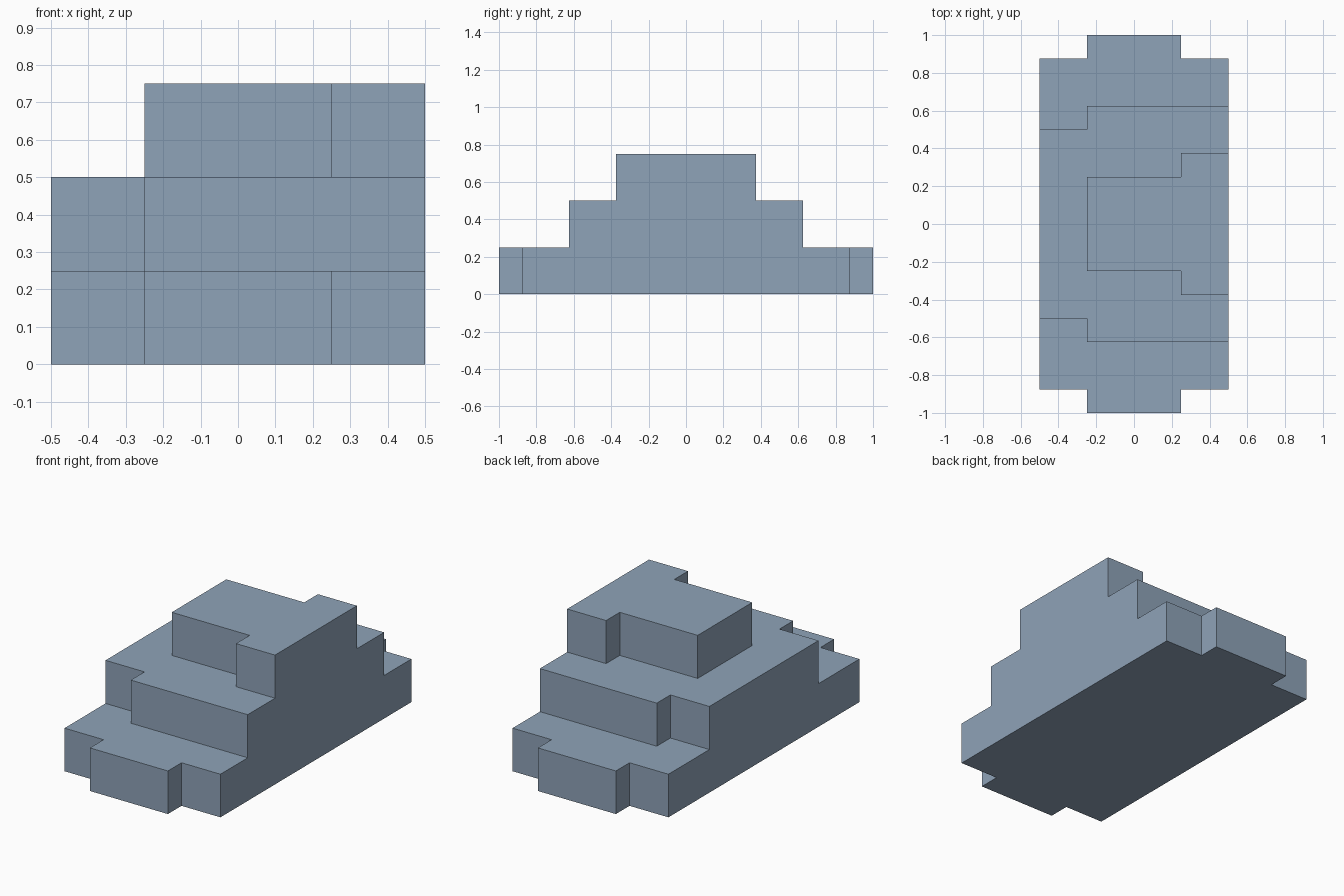
import bpy, bmesh, math
from mathutils import Vector

if "Cube" in bpy.data.objects:
    bpy.data.objects.remove(bpy.data.objects["Cube"])

# One flat colour
mat = bpy.data.materials.new("slate blue grey")
mat.diffuse_color = (0.275, 0.366, 0.479, 1.0)
mat.use_nodes = True
mat.node_tree.nodes["Principled BSDF"].inputs["Base Color"].default_value = mat.diffuse_color

CELL = Vector((0.25, 0.125, 0.25))          # module: width, depth, tier height
# Half depth (in cells) of each tier for the four columns, left to right
TIERS = [(7, 8, 8, 7), (4, 5, 5, 5), (0, 2, 2, 3)]


def filled(i, j, k):
    if not (0 <= i < 4 and 0 <= k < 3):
        return False
    return -TIERS[k][i] <= j < TIERS[k][i]


def add_face(bm, cell, axis, side):
    """Quad on one side of a cell, facing outward."""
    u, v = (axis + 1) % 3, (axis + 2) % 3
    verts = []
    for a, b in ((0, 0), (1, 0), (1, 1), (0, 1)):
        p = [cell[0] - 2, cell[1], cell[2]]
        p[axis] += side
        p[u] += a
        p[v] += b
        verts.append(bm.verts.new([p[n] * CELL[n] for n in range(3)]))
    bm.faces.new(verts if side else verts[::-1])


# Stepped block: only the exposed skin of the three tiers
bm = bmesh.new()
for k in range(3):
    for i in range(4):
        for j in range(-8, 8):
            if not filled(i, j, k):
                continue
            for axis in range(3):
                for side in (0, 1):
                    n = [i, j, k]
                    n[axis] += 1 if side else -1
                    if not filled(*n):
                        add_face(bm, (i, j, k), axis, side)

# Weld and merge coplanar cells into clean flat faces
bmesh.ops.remove_doubles(bm, verts=bm.verts[:], dist=1e-4)
bmesh.ops.dissolve_limit(bm, angle_limit=math.radians(1),
                         verts=bm.verts[:], edges=bm.edges[:])

mesh = bpy.data.meshes.new("stepped_block")
bm.to_mesh(mesh)
bm.free()
mesh.materials.append(mat)
obj = bpy.data.objects.new("stepped_block", mesh)
bpy.context.collection.objects.link(obj)
